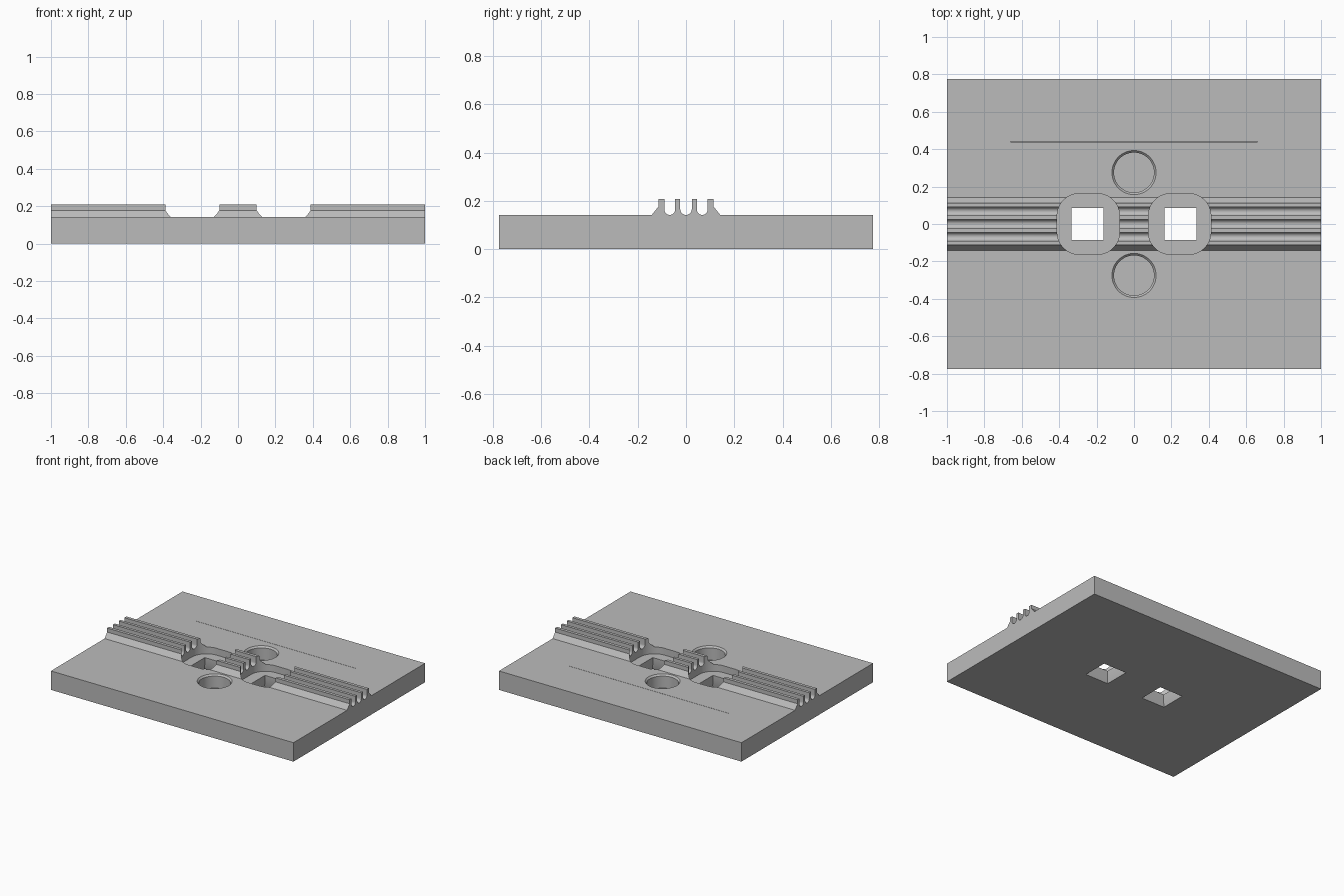
import bpy, bmesh, math

cube = bpy.data.objects.get("Cube")
if cube:
    bpy.data.objects.remove(cube, do_unlink=True)

grey = bpy.data.materials.new("plain grey")
grey.use_nodes = True
colour = (0.5, 0.5, 0.5, 1)
grey.diffuse_color = colour
grey.node_tree.nodes["Principled BSDF"].inputs["Base Color"].default_value = colour

TOP = 0.141       # plate surface
CREST = 0.208     # top of the ribs
FLOOR = 0.09      # floor of the recesses


def loft(name, rings):
    """Solid through a list of closed rings with equal point counts."""
    bm = bmesh.new()
    loops = [[bm.verts.new(p) for p in ring] for ring in rings]
    n = len(loops[0])
    for a, b in zip(loops, loops[1:]):
        for i in range(n):
            j = (i + 1) % n
            bm.faces.new((a[i], a[j], b[j], b[i]))
    bm.faces.new(loops[0][::-1])
    bm.faces.new(loops[-1])
    bmesh.ops.recalc_face_normals(bm, faces=bm.faces)
    mesh = bpy.data.meshes.new(name)
    bm.to_mesh(mesh)
    bm.free()
    obj = bpy.data.objects.new(name, mesh)
    mesh.materials.append(grey)
    bpy.context.collection.objects.link(obj)
    return obj


def rounded_ring(cx, cy, hx, hy, r, z, steps):
    """Rounded rectangle; a circle when hx = hy = r."""
    ring = []
    for k, (sx, sy) in enumerate(((1, 1), (-1, 1), (-1, -1), (1, -1))):
        for i in range(steps):
            a = math.pi / 2 * (k + i / (steps if hx == r else steps - 1))
            ring.append((cx + sx * (hx - r) + r * math.cos(a),
                         cy + sy * (hy - r) + r * math.sin(a), z))
    return ring


def square_ring(cx, h, z):
    return [(cx + sx * h, sy * h, z)
            for sx, sy in ((1, 1), (-1, 1), (-1, -1), (1, -1))]


# Plate and ribs: one cross-section drawn from back to front
section = [(0.775, 0), (0.775, TOP), (0.143, TOP), (0.113, 0.178), (0.113, CREST)]
for left, right in ((0.09, 0.045), (0.024, -0.024), (-0.045, -0.09)):
    mid, r = (left + right) / 2, (left - right) / 2
    section.append((left, CREST))
    for i in range(13):
        a = math.pi * i / 12
        section.append((mid + r * math.cos(a), TOP + 0.001 + r - r * math.sin(a)))
    section.append((right, CREST))
section += [(-y, z) for y, z in section[4::-1]]
plate = loft("ribbed_plate", [[(x, y, z) for y, z in section] for x in (-1, 1)])

cutters = []
for s in (-1, 1):
    # Rounded recess across the ribs
    cx = s * 0.244
    cutters.append(loft("recess_cutter", [
        rounded_ring(cx, 0, 0.167, 0.163, 0.12, z, 12) for z in (FLOOR, 0.3)]))
    # Square through hole, wider at the underside
    cutters.append(loft("square_hole_cutter", [
        square_ring(s * 0.248, h, z)
        for h, z in ((0.096, -0.05), (0.096, 0), (0.086, 0.04), (0.086, 0.12))]))
    # Blind round hole with a bevelled rim
    cutters.append(loft("round_hole_cutter", [
        rounded_ring(0, s * 0.275, r, r, r, z, 16)
        for r, z in ((0.107, 0.04), (0.107, TOP - 0.012), (0.118, TOP), (0.118, 0.3))]))

# Hairline slit behind the ribs
cutters.append(loft("slit_cutter", [
    [(x, y, z) for x, y in ((-0.66, 0.439), (0.66, 0.439), (0.66, 0.441), (-0.66, 0.441))]
    for z in (0.05, 0.3)]))

for cutter in cutters:
    cutter.hide_render = True
    mod = plate.modifiers.new(cutter.name, 'BOOLEAN')
    mod.operation = 'DIFFERENCE'
    mod.solver = 'EXACT'
    mod.object = cutter

bpy.ops.object.select_all(action='DESELECT')
plate.select_set(True)
bpy.context.view_layer.objects.active = plate
for name in [m.name for m in plate.modifiers]:
    bpy.ops.object.modifier_apply(modifier=name)
for cutter in cutters:
    bpy.data.objects.remove(cutter, do_unlink=True)
bpy.ops.object.shade_smooth_by_angle(angle=math.radians(30))
